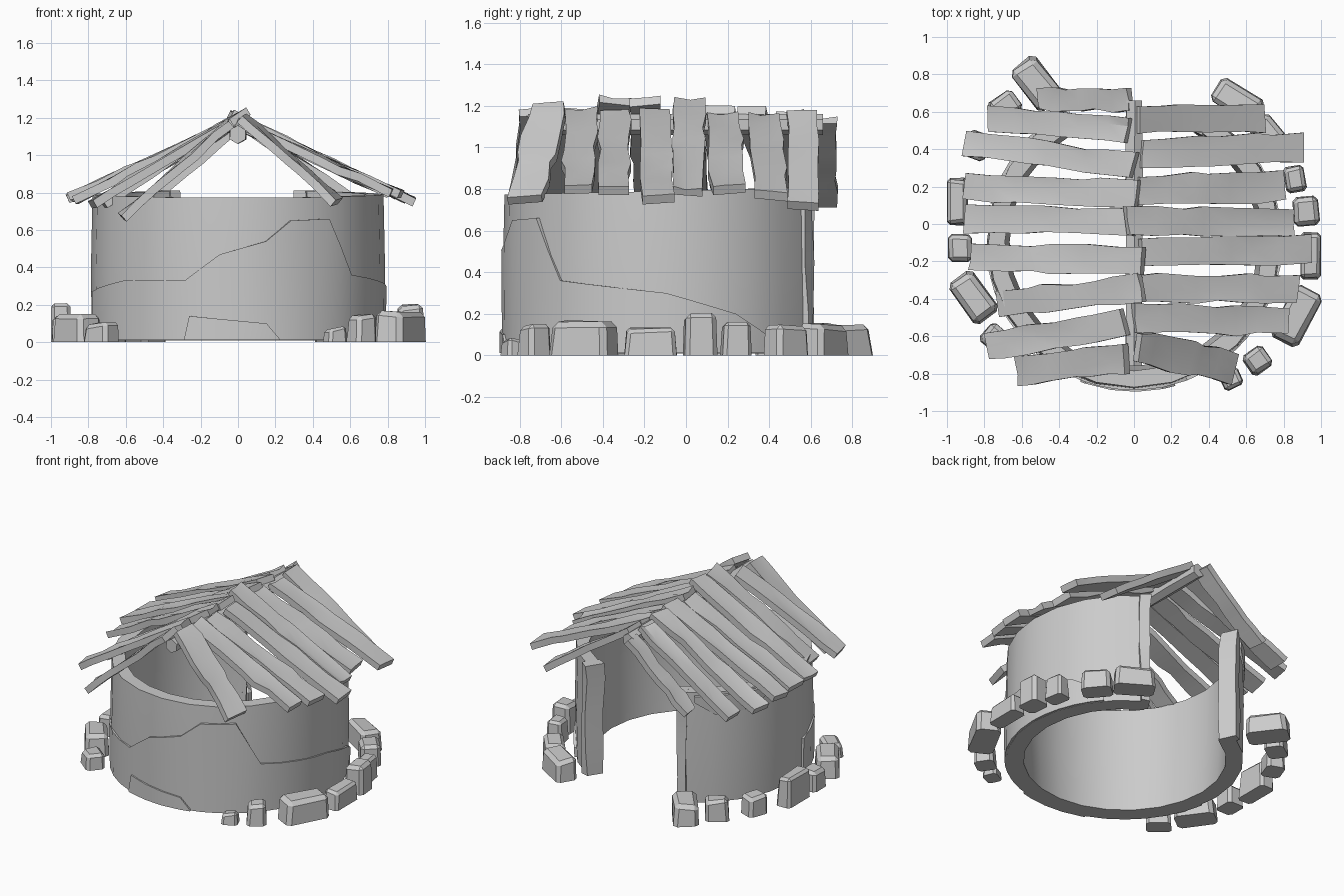
import bpy, bmesh, math, random
from mathutils import Vector, Matrix

if "Cube" in bpy.data.objects:
    bpy.data.objects.remove(bpy.data.objects["Cube"])

random.seed(11)
CY = -0.095  # centre of the round wall


def jit(a):
    return random.uniform(-a, a)


def finish(name, bm, angle=32):
    bmesh.ops.recalc_face_normals(bm, faces=bm.faces)
    me = bpy.data.meshes.new(name)
    bm.to_mesh(me)
    bm.free()
    for p in me.polygons:
        p.use_smooth = angle > 0
    if angle > 0:
        me.set_sharp_from_angle(angle=math.radians(angle))
    ob = bpy.data.objects.new(name, me)
    bpy.context.collection.objects.link(ob)
    return ob


def loft(bm, rings):
    """Skin a list of equally sized point loops and cap both ends."""
    vs = [[bm.verts.new(p) for p in r] for r in rings]
    n = len(vs[0])
    for a, b in zip(vs, vs[1:]):
        for i in range(n):
            j = (i + 1) % n
            bm.faces.new((a[i], a[j], b[j], b[i]))
    bm.faces.new(vs[0])
    bm.faces.new(vs[-1])


def arc_shell(name, stations, profile, step=10):
    """Curved slab; stations are (degrees, bottom z, top z), profile is (radius, height fraction)."""
    rings = []
    for k, (s, e) in enumerate(zip(stations, stations[1:])):
        n = max(1, math.ceil((e[0] - s[0]) / step))
        for i in range(n + (k == len(stations) - 2)):
            a, zb, zt = (s[c] + (e[c] - s[c]) * i / n for c in range(3))
            t = math.radians(a)
            rings.append([(r * math.cos(t), CY + r * math.sin(t), zb + (zt - zb) * f)
                          for r, f in profile])
    bm = bmesh.new()
    loft(bm, rings)
    return finish(name, bm)


def plank(name, inner, outer, width, thick=0.045, segs=6):
    """Warped board running from the ridge down to the eave."""
    a, b = Vector(inner), Vector(outer)
    d = (b - a).normalized()
    side = Vector((0, 0, 1)).cross(d).normalized()
    up = d.cross(side)
    rings = []
    for i in range(segs + 1):
        c = a.lerp(b, i / segs + (jit(0.05) if 0 < i < segs else 0))
        c += side * jit(0.003) + up * jit(0.004)
        tw = jit(0.007)
        wl, wr = width / 2 + jit(0.011), width / 2 + jit(0.011)
        ends = d * jit(0.010)
        dent = up * random.choice((0, 0, 0.014))  # split in the upper face
        rings.append([c - side * wl - up * (thick / 2 + tw) + ends,
                      c + side * wr - up * (thick / 2 - tw) - ends,
                      c + side * wr + up * (thick / 2 + tw) - ends,
                      c + side * jit(0.03) + up * thick / 2 - dent,
                      c - side * wl + up * (thick / 2 - tw) + ends])
    bm = bmesh.new()
    loft(bm, rings)
    return finish(name, bm, 25)


def stone(name, x, y, lx, ly, deg, h):
    """Chiselled block with a slightly tapered, unevenly bevelled top."""
    bm = bmesh.new()
    bmesh.ops.create_cube(bm, size=1)
    for v in bm.verts:
        top = v.co.z > 0
        k = random.uniform(0.84, 0.97) if top else random.uniform(0.97, 1.03)
        v.co = Vector((v.co.x * lx * k, v.co.y * ly * k, h + jit(0.014) if top else 0))
    es = [e for e in bm.edges if max(v.co.z for v in e.verts) > 0]
    bmesh.ops.bevel(bm, geom=es, offset=min(lx, ly) * 0.16, segments=1, affect='EDGES')
    bmesh.ops.transform(bm, verts=bm.verts,
                        matrix=Matrix.Translation((x, y, 0)) @ Matrix.Rotation(math.radians(deg), 4, 'Z'))
    return finish(name, bm, 0)


# Round wall, open at the back for the doorway
arc_shell("wall", [(118, 0.01, 0.81), (180, 0.01, 0.79), (240, 0.01, 0.775), (300, 0.01, 0.775),
                   (360, 0.01, 0.79), (421, 0.01, 0.81)],
          [(0.665, 0), (0.78, 0), (0.787, 0.45), (0.778, 1), (0.69, 1), (0.685, 0.45)], 16)

# Broken plaster layers
slab = [(0.74, 0), (0.79, 0), (0.794, 1), (0.74, 1)]
tops = [(190, .27), (220, .33), (249, .33), (263, .47), (281, .54), (291, .65), (308, .66),
        (320, .36), (360, .30), (385, .20), (400, .08)]
arc_shell("lower_plaster", [(a, 0.012, z) for a, z in tops], slab)
arc_shell("upper_plaster", [(125, .74, .785), (135, .65, .785), (155, .66, .785), (165, .75, .78)], slab)
arc_shell("front_patch", [(249, .012, .02), (251, .012, .14), (281, .012, .10), (286, .012, .02)],
          [(0.75, 0), (0.802, 0), (0.802, 1), (0.75, 1)])

# Rough door jambs at both wall ends
for name, deg in (("door_jamb_left", 119), ("door_jamb_right", 60)):
    t = math.radians(deg)
    rad, tan = Vector((math.cos(t), math.sin(t), 0)), Vector((-math.sin(t), math.cos(t), 0))
    rings = []
    for z in (0.01, 0.2, 0.45, 0.7, 0.81):
        c = Vector((0, CY, z)) + rad * (0.735 + jit(0.008))
        rings.append([c + rad * (sx * 0.062 + jit(0.008)) + tan * (sy * 0.035 + jit(0.01))
                      for sx, sy in ((-1, -1), (1, -1), (1, 1), (-1, 1))])
    bm = bmesh.new()
    loft(bm, rings)
    finish(name, bm, 25)

# Ridge beam
bm = bmesh.new()
loft(bm, [[(0.05 * math.cos(math.pi * k / 3 + 0.5) + jit(0.004), y,
            1.11 + 0.05 * math.sin(math.pi * k / 3 + 0.5)) for k in range(6)]
          for y in (-0.76, -0.35, 0.1, 0.4, 0.66)])
finish("ridge_beam", bm, 25)

# Roof planks: ridge x, y, z then eave x, y, z, then width
left = [(-.02, .66, 1.13, -.50, .67, .73, .12), (-.03, .50, 1.16, -.77, .57, .73, .13),
        (.00, .31, 1.18, -.90, .43, .77, .13), (.02, .16, 1.18, -.90, .20, .77, .14),
        (.00, .01, 1.18, -.90, .03, .78, .14), (.05, -.19, 1.22, -.87, -.18, .76, .15),
        (.04, -.34, 1.23, -.72, -.43, .74, .14), (-.05, -.53, 1.17, -.78, -.65, .74, .15),
        (-.04, -.72, 1.17, -.62, -.79, .67, .15)]
right = [(.02, .56, 1.16, .69, .56, .72, .15), (.04, .38, 1.15, .90, .41, .77, .15),
         (.02, .18, 1.15, .80, .20, .80, .16), (-.04, .02, 1.22, .85, .01, .79, .15),
         (.04, -.16, 1.17, .94, -.14, .75, .15), (.02, -.34, 1.16, .87, -.35, .79, .15),
         (.00, -.50, 1.17, .82, -.52, .80, .15), (.02, -.66, 1.20, .53, -.77, .75, .17)]
for side, rows in (("left", left), ("right", right)):
    for i, r in enumerate(rows):
        plank(f"roof_plank_{side}_{i + 1}", r[:3], r[3:6], r[6])

# Ring of foundation stones: x, y, length, width, turn, height
stones = [(-.52, .75, .28, .17, -52, .15), (-.69, .63, .16, .13, 35, .15), (.55, .66, .27, .15, -32, .15),
          (.72, .48, .20, .14, -50, .14), (.86, .24, .11, .14, 10, .16), (.92, .07, .14, .16, 5, .20),
          (.945, -.17, .11, .25, 0, .13), (.87, -.49, .32, .17, 62, .16), (.66, -.73, .13, .13, 35, .14),
          (.52, -.83, .11, .10, 25, .08), (-.945, .12, .11, .25, 0, .20), (-.93, -.13, .13, .15, 0, .14),
          (-.86, -.39, .27, .16, -54, .15), (-.73, -.62, .17, .13, -40, .10), (-.84, .42, .15, .13, 70, .14)]
for i, s in enumerate(stones):
    stone(f"foundation_stone_{i + 1}", *s)
